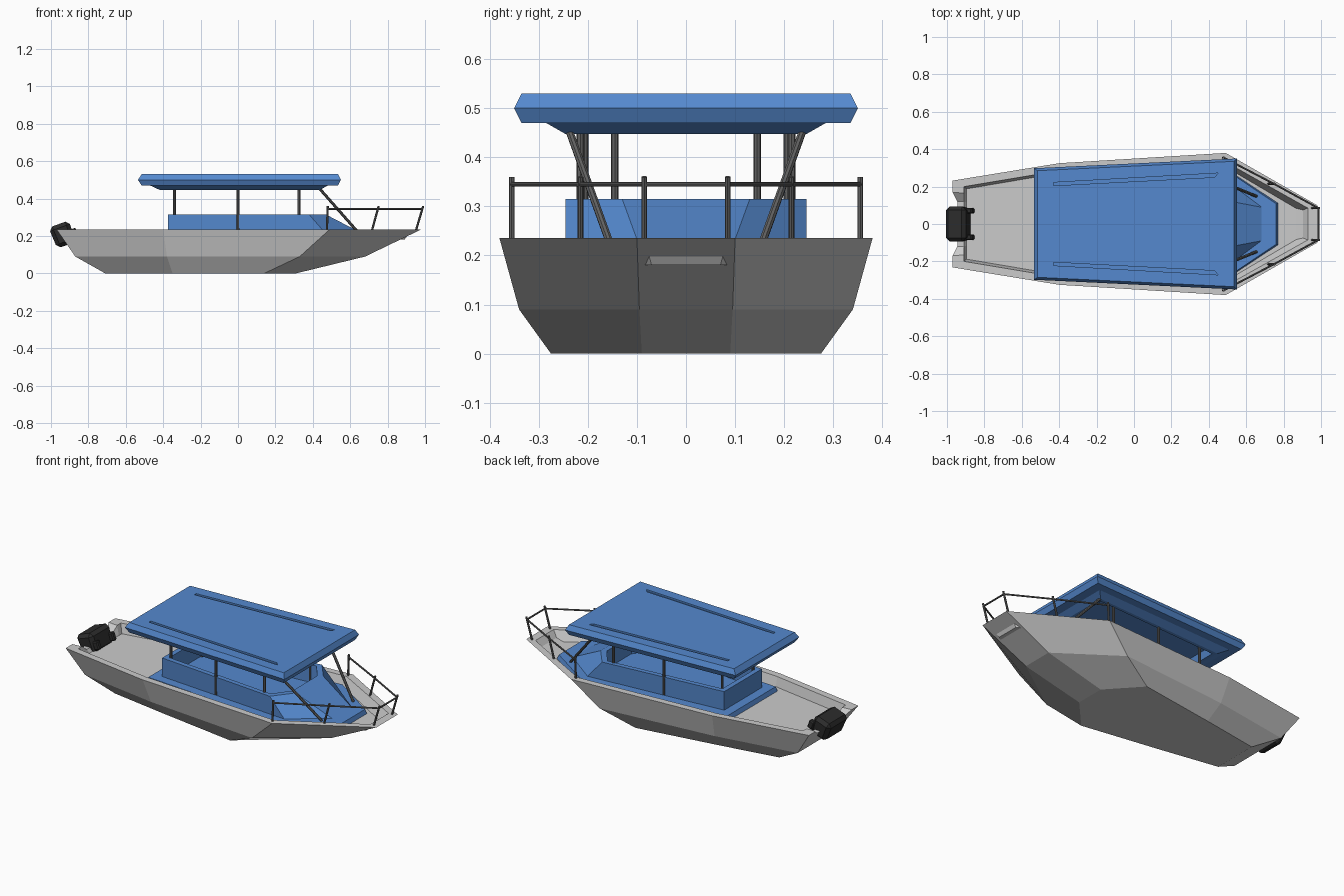
import bpy, bmesh
from math import radians
from mathutils import Vector

if "Cube" in bpy.data.objects:
    bpy.data.objects.remove(bpy.data.objects["Cube"])


def material(name, rgb):
    m = bpy.data.materials.new(name)
    m.diffuse_color = (*rgb, 1)
    m.use_nodes = True
    m.node_tree.nodes["Principled BSDF"].inputs["Base Color"].default_value = m.diffuse_color
    return m


BLUE = material("blue_paint", (0.09, 0.25, 0.62))
BLACK = material("black_plastic", (0.025, 0.025, 0.025))
STEEL = material("dark_steel", (0.12, 0.12, 0.12))


def finish(name, bm, mat=None):
    bmesh.ops.recalc_face_normals(bm, faces=bm.faces)
    me = bpy.data.meshes.new(name)
    bm.to_mesh(me)
    bm.free()
    ob = bpy.data.objects.new(name, me)
    bpy.context.collection.objects.link(ob)
    if mat:
        me.materials.append(mat)
    return ob


def loft(name, rings, mat=None):
    """Skin rings given as (z, half outline from bow to stern), mirrored in y."""
    bm = bmesh.new()
    loops = []
    for z, half in rings:
        pts = [(p[0], p[1], p[2] if len(p) > 2 else z) for p in half]
        pts += [(x, -y, h) for x, y, h in reversed(pts)]
        loops.append([bm.verts.new(p) for p in pts])
    n = len(loops[0])
    for a, b in zip(loops, loops[1:]):
        for i in range(n):
            j = (i + 1) % n
            bm.faces.new((a[i], a[j], b[j], b[i]))
    bm.faces.new(loops[0])
    bm.faces.new(loops[-1])
    return finish(name, bm, mat)


def rods(name, segments, r, mat, sides=8):
    """Straight round bars between pairs of points."""
    bm = bmesh.new()
    for a, b in segments:
        a, b = Vector(a), Vector(b)
        d = b - a
        m = d.to_track_quat('Z', 'Y').to_matrix().to_4x4()
        m.translation = (a + b) / 2
        bmesh.ops.create_cone(bm, cap_ends=True, segments=sides, radius1=r,
                              radius2=r, depth=d.length, matrix=m)
    return finish(name, bm, mat)


def box(name, loc, size, mat, tilt=0, bevel=0.0, taper=1.0):
    bm = bmesh.new()
    bmesh.ops.create_cube(bm, size=1)
    for v in bm.verts:
        k = taper if v.co.z < 0 else 1
        v.co = Vector((v.co.x * size[0] * k, v.co.y * size[1] * k, v.co.z * size[2]))
    if bevel:
        bmesh.ops.bevel(bm, geom=bm.edges[:], offset=bevel, segments=1, affect='EDGES')
    ob = finish(name, bm, mat)
    ob.location = loc
    ob.rotation_euler.y = radians(tilt)
    return ob


# Hull: bottom, chine, gunwale with stern notch, inner gunwale, deck floor
loft("hull", [
    (0.0, [(.31, .09), (.14, .275), (-.35, .2), (-.71, .14), (-.71, .11), (-.71, .08)]),
    (.09, [(.68, .095), (.33, .34), (-.38, .275), (-.87, .195), (-.87, .145), (-.87, .105)]),
    (.235, [(.98, .1), (.49, .38), (-.4, .325), (-.97, .232), (-.97, .17), (-.945, .12, .2)]),
    (.235, [(.93, .085), (.475, .34), (-.4, .285), (-.91, .2), (-.91, .165), (-.91, .12, .2)]),
    (.18, [(.89, .07), (.465, .32), (-.4, .272), (-.895, .188), (-.895, .16), (-.895, .115)]),
])

# Cabin base plate resting on the deck
loft("cabin_base", [
    (.178, [(.77, .112), (.485, .3), (-.44, .232)]),
    (.205, [(.76, .108), (.48, .296), (-.43, .228)]),
], BLUE)

# Open cabin tub with sloping front hood
loft("cabin_tub", [
    (.2, [(.69, .088), (.48, .245), (-.375, .177)]),
    (.315, [(.47, .13), (.38, .245), (-.375, .177)]),
    (.315, [(.44, .115), (.365, .215), (-.345, .15)]),
    (.21, [(.44, .115), (.365, .215), (-.345, .15)]),
], BLUE)

# Roof with chamfered rim and recessed underside
roof = loft("roof", [
    (.485, [(.4, .205), (-.385, .16)]),
    (.447, [(.42, .225), (-.4, .178)]),
    (.447, [(.44, .245), (-.42, .198)]),
    (.47, [(.48, .285), (-.47, .24)]),
    (.47, [(.535, .335), (-.515, .285)]),
    (.5, [(.55, .35), (-.535, .298)]),
    (.53, [(.535, .335), (-.515, .285)]),
], BLUE)

# Two shallow grooves cut along the roof top
for s in (1, -1):
    bm = bmesh.new()
    face = bm.faces.new([bm.verts.new((x, s * y, .52)) for x, y in
                         ((-.43, .205), (.43, .25), (.45, .272), (-.43, .222))])
    up = bmesh.ops.extrude_face_region(bm, geom=[face])
    bmesh.ops.translate(bm, vec=(0, 0, .03),
                        verts=[v for v in up["geom"] if isinstance(v, bmesh.types.BMVert)])
    cutter = finish("roof_groove_cutter", bm)
    cutter.hide_render = True
    mod = roof.modifiers.new("groove", 'BOOLEAN')
    mod.operation, mod.solver, mod.object = 'DIFFERENCE', 'EXACT', cutter
    bpy.context.view_layer.objects.active = roof
    bpy.ops.object.modifier_apply(modifier=mod.name)
    bpy.data.objects.remove(cutter)

# Roof posts and slanted front struts
posts = [((x, s * y, .21), (x, s * y, .487))
         for x, y in ((-.34, .145), (0, .207), (.325, .215)) for s in (1, -1)]
rods("roof_posts", posts, .008, STEEL)
rods("front_struts", [((.655, s * .148, .205), (.43, s * .24, .46)) for s in (1, -1)],
     .008, STEEL)

# Bow railing: leaning stanchions and a bent top rail
feet = [(.475, .355, .48), (.715, .215, .752), (.95, .085, .99)]
stanchions = [((x, s * y, .225), (tx, s * y, .36)) for x, y, tx in feet for s in (1, -1)]
rods("rail_stanchions", stanchions, .006, STEEL)
half = [(x + (tx - x) * .89, y, .345) for x, y, tx in feet]
path = half + [(x, -y, z) for x, y, z in reversed(half)]
rods("bow_rail", list(zip(path, path[1:])), .005, STEEL)

# Outboard motor, tilted up, with two clamps on the transom
box("motor_cowl", (-.938, 0, .207), (.115, .19, .12), BLACK, -20, .02, .9)
for s in (1, -1):
    box("motor_clamp", (-.877, s * .07, .215), (.035, .03, .05), BLACK, -20, .006)
